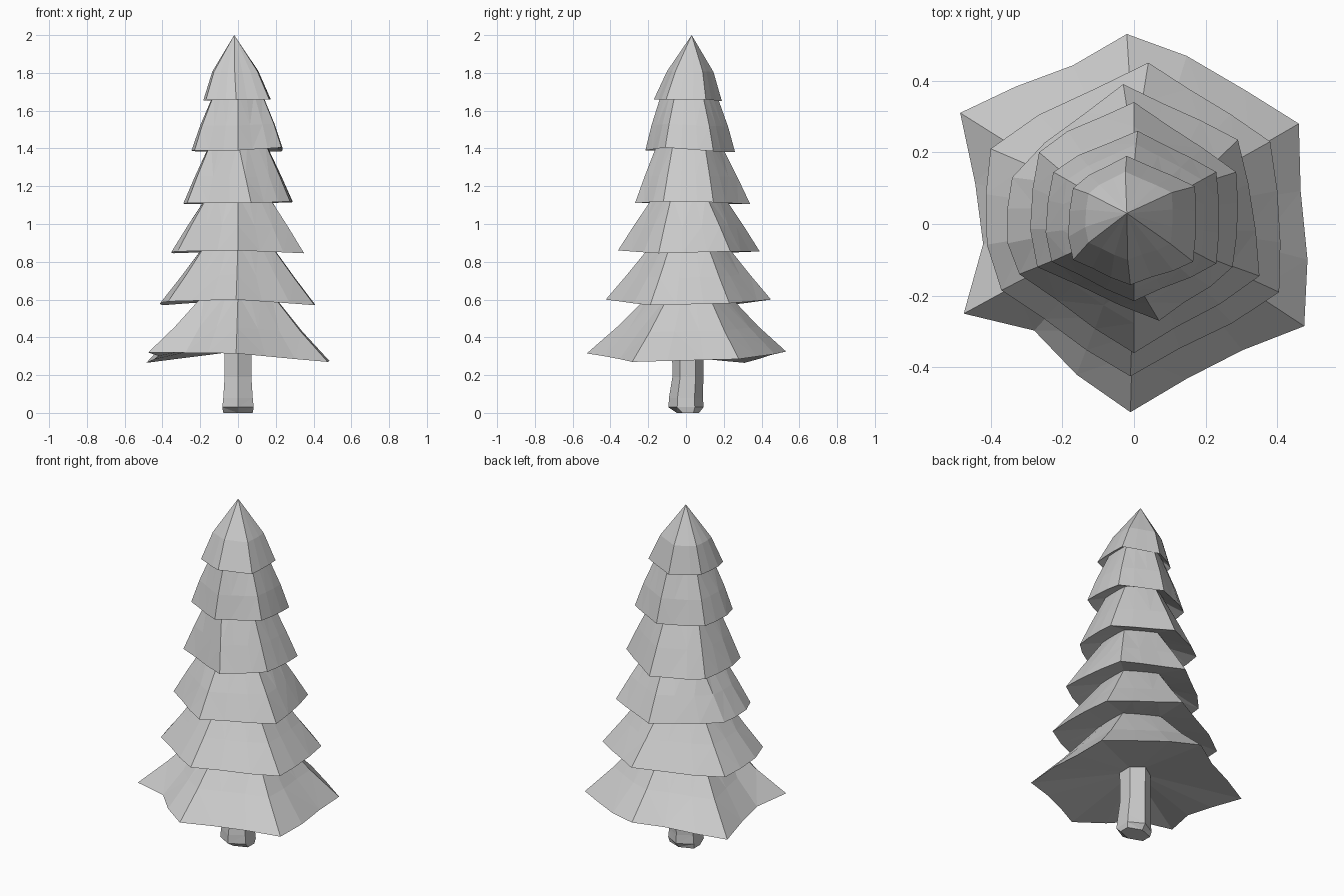
import bpy, bmesh, math
from mathutils import Vector

if "Cube" in bpy.data.objects:
    bpy.data.objects.remove(bpy.data.objects["Cube"])

# Rim corners of each tier: back, back right, front right, front, front left, back left
TIERS = [
    # rim z, neck z, neck radius, mid bulge, corners
    (0.29, 0.63, 0.205, 0.97, [(-.02, .53), (.46, .28), (.475, -.285), (-.01, -.525), (-.475, -.25), (-.485, .31)]),
    (0.58, 0.90, 0.190, 0.99, [(.04, .45), (.38, .23), (.405, -.19), (-.01, -.425), (-.37, -.185), (-.40, .21)]),
    (0.85, 1.155, 0.180, 1.01, [(-.03, .39), (.29, .235), (.35, -.145), (0, -.36), (-.32, -.14), (-.34, .13)]),
    (1.11, 1.43, 0.165, 1.01, [(0, .34), (.285, .145), (.275, -.12), (.07, -.27), (-.27, -.12), (-.265, .20)]),
    (1.39, 1.69, 0.145, 1.03, [(.01, .26), (.23, .145), (.23, -.11), (0, -.215), (-.23, -.105), (-.225, .145)]),
    (1.655, 2.0, 0.0, 1.22, [(-.02, .19), (.17, .105), (.165, -.105), (-.01, -.17), (-.17, -.10), (-.17, .10)]),
]
# corner height pattern, tier by tier
DROOP = [
    [.035, -.005, -.02, .025, .03, -.025],
    [.02, 0, -.01, .02, .01, -.01],
    [.005, .005, -.005, .01, .005, -.005],
    [-.005, .005, .01, 0, 0, -.005],
    [-.01, -.005, .015, 0, 0, -.005],
    [-.005, .005, .005, .005, 0, 0],
]
# two points along each side, pushed out or in
RAGGED = [1.05, 1.03, 1.0, 1.03, .965, .97, .97, .87, .88, .92, 1.0, .97]
BULGED = [1.0, 1.01, 1.03, 1.03, 1.03, 1.0, 1.02, 1.0, 1.08, 1.06, 1.05, 1.02]
APEX = Vector((-.02, .03, 2.0))


def divided(corners, push):
    """Six corners become an eighteen point ring."""
    ring = []
    for i, c in enumerate(corners):
        d = corners[(i + 1) % 6]
        ring.append(c)
        for s in (0, 1):
            p = c.lerp(d, (s + 1) / 3)
            f = push[2 * i + s]
            ring.append(Vector((p.x * f, p.y * f, p.z)))
    return ring


def hexagon(r, z, cy=0.0, sy=1.0):
    return [Vector((r * math.sin(i * math.pi / 3),
                    cy + sy * r * math.cos(i * math.pi / 3), z)) for i in range(6)]


def add_ring(bm, points):
    return [bm.verts.new(p) for p in points]


def bridge(bm, a, b):
    n = len(a)
    for i in range(n):
        j = (i + 1) % n
        bm.faces.new((a[i], a[j], b[j], b[i]))


def fan(bm, ring, tip):
    v = bm.verts.new(tip)
    for i in range(len(ring)):
        bm.faces.new((ring[i], ring[(i + 1) % len(ring)], v))


def finish(bm, name):
    bmesh.ops.triangulate(bm, faces=bm.faces[:])
    bmesh.ops.recalc_face_normals(bm, faces=bm.faces[:])
    me = bpy.data.meshes.new(name)
    bm.to_mesh(me)
    bm.free()
    ob = bpy.data.objects.new(name, me)
    bpy.context.collection.objects.link(ob)
    return ob


# Foliage: one continuous skin stepping from rim to neck, undersides recessed
bm = bmesh.new()
neck = None
for k, (z, nz, nr, bulge, pts) in enumerate(TIERS):
    corners = [Vector((x, y, z + d)) for (x, y), d in zip(pts, DROOP[k])]
    rim_pts = divided(corners, BULGED if k else RAGGED)
    rim = add_ring(bm, rim_pts)
    if neck:
        bridge(bm, neck, rim)
    else:
        fan(bm, rim, (0, 0, 0.385))
    last = nr == 0
    top = [APEX] * 18 if last else divided(hexagon(nr, nz, .015), [1.02] * 12)
    mid_pts = []
    for a, b in zip(rim_pts, top):
        p = a.lerp(b, 0.44)
        mid_pts.append(Vector((p.x * bulge, p.y * bulge, p.z)))
    mid = add_ring(bm, mid_pts)
    bridge(bm, rim, mid)
    if last:
        fan(bm, mid, APEX)
    else:
        neck = add_ring(bm, top)
        bridge(bm, mid, neck)
finish(bm, "foliage")

# Trunk: six sided post, foot worn away at front and back
bm = bmesh.new()
rings = [add_ring(bm, hexagon(r, z, cy, sy)) for r, z, cy, sy in
         [(.09, 0, .01, .65), (.096, .03, 0, .97), (.09, .08, 0, 1),
          (.082, .19, .01, 1), (.084, .385, .01, 1)]]
for a, b in zip(rings, rings[1:]):
    bridge(bm, a, b)
bm.faces.new(rings[0])
finish(bm, "trunk")
